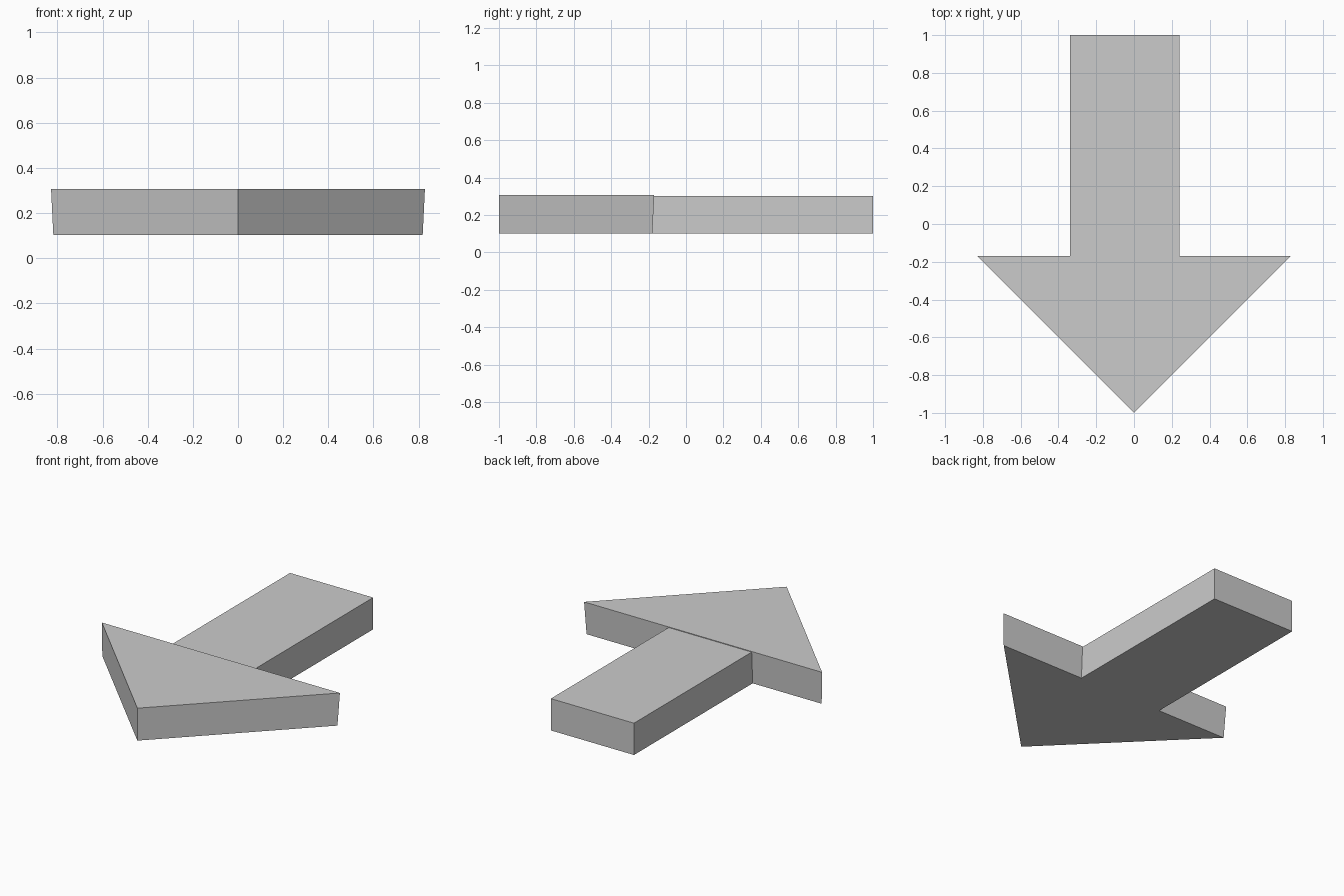
import bpy, bmesh

if "Cube" in bpy.data.objects:
    bpy.data.objects.remove(bpy.data.objects["Cube"])


def loft(name, bottom, top, z0, z1):
    """Closed solid between two matching outlines."""
    bm = bmesh.new()
    low = [bm.verts.new((x, y, z0)) for x, y in bottom]
    high = [bm.verts.new((x, y, z1)) for x, y in top]
    bm.faces.new(low[::-1])
    bm.faces.new(high)
    n = len(low)
    for i in range(n):
        j = (i + 1) % n
        bm.faces.new((low[i], low[j], high[j], high[i]))
    bmesh.ops.recalc_face_normals(bm, faces=bm.faces)
    mesh = bpy.data.meshes.new(name)
    bm.to_mesh(mesh)
    bm.free()
    obj = bpy.data.objects.new(name, mesh)
    bpy.context.collection.objects.link(obj)
    return obj


def triangle(half_width, back):
    return [(0, -1), (half_width, back), (-half_width, back)]


# Arrow head, slightly wider at the top
loft("arrow_head", triangle(0.818, -0.18), triangle(0.828, -0.17), 0.102, 0.306)

# Shaft, set a little off centre, its front end meeting the sloped head back
def shaft(front):
    return [(-0.338, front), (0.24, front), (0.24, 1), (-0.338, 1)]


loft("arrow_shaft", shaft(-0.18), shaft(-0.172), 0.102, 0.302)
